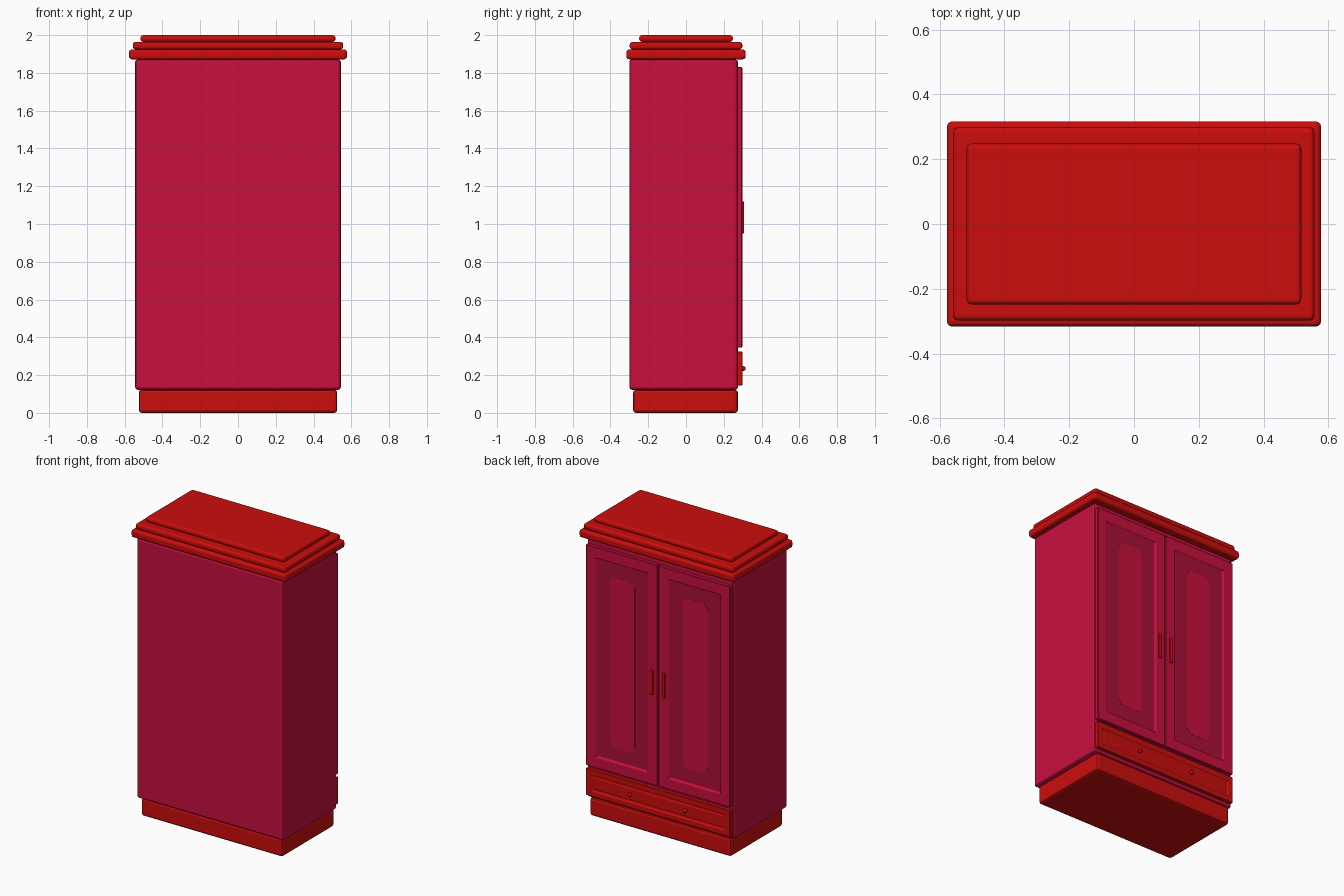
import bpy
import bmesh
from mathutils import Matrix, Vector

if "Cube" in bpy.data.objects:
    bpy.data.objects.remove(bpy.data.objects["Cube"], do_unlink=True)


def material(name, rgb):
    m = bpy.data.materials.new(name)
    m.use_nodes = True
    m.diffuse_color = (*rgb, 1)
    m.node_tree.nodes["Principled BSDF"].inputs["Base Color"].default_value = (*rgb, 1)
    return m


RED = material("red trim", (0.60, 0.004, 0.004))
CRIMSON = material("crimson", (0.58, 0.005, 0.048))
DARK = material("dark crimson", (0.40, 0.005, 0.04))


def finish(bm, name, mats, bevel=0, segments=2):
    mesh = bpy.data.meshes.new(name)
    bm.to_mesh(mesh)
    bm.free()
    ob = bpy.data.objects.new(name, mesh)
    bpy.context.collection.objects.link(ob)
    for m in mats:
        mesh.materials.append(m)
    if bevel:
        mod = ob.modifiers.new("Bevel", "BEVEL")
        mod.width = bevel
        mod.segments = segments
        mod.limit_method = "ANGLE"
    return ob


def box_mesh(x, y, z):
    """Box from (min, max) pairs."""
    bm = bmesh.new()
    lo, hi = (Vector(v) for v in zip(x, y, z))
    size = hi - lo
    bmesh.ops.create_cube(bm, size=1, matrix=Matrix.Translation((lo + hi) / 2)
                          @ Matrix.Diagonal((*size, 1)))
    return bm


def box(name, x, y, z, mat, bevel=0, segments=2):
    return finish(box_mesh(x, y, z), name, [mat], bevel, segments)


def framed_panel(name, x, y, z, mats, steps, bevel=0.003):
    """Slab whose +y face is inset by (thickness, depth) steps."""
    bm = box_mesh(x, y, z)
    bm.normal_update()
    face = max(bm.faces, key=lambda f: f.normal.y)
    for thickness, depth in steps:
        bmesh.ops.inset_region(bm, faces=[face], thickness=thickness,
                               depth=depth, use_even_offset=True)
    face.material_index = len(mats) - 1
    return finish(bm, name, mats, bevel, 1)


def rounded_plate(name, x, y, z, radius, mat):
    bm = box_mesh(x, y, z)
    edges = [e for e in bm.edges
             if abs(e.verts[0].co.y - e.verts[1].co.y) > 0.0005]
    bmesh.ops.bevel(bm, geom=edges, offset=radius, segments=4,
                    profile=0.5, affect="EDGES")
    return finish(bm, name, [mat])


# Carcass and plinth
box("plinth", (-0.525, 0.525), (-0.28, 0.275), (0, 0.122), RED, 0.015)
box("carcass", (-0.545, 0.545), (-0.30, 0.275), (0.122, 1.872), CRIMSON, 0.015)

# Stepped cornice
for name, hx, hy, z in (("cornice_lower", 0.577, 0.316, (1.872, 1.924)),
                        ("cornice_middle", 0.557, 0.298, (1.924, 1.964)),
                        ("cornice_top", 0.516, 0.248, (1.964, 2.0))):
    box(name, (-hx, hx), (-hy, hy), z, RED, 0.015, 3)

# Doors with recessed panels, centre inlays and bar handles
for side, s in (("left", 1), ("right", -1)):
    def span(a, b):
        return tuple(sorted((s * a, s * b)))
    framed_panel(side + "_door", span(0.003, 0.536), (0.27, 0.298),
                 (0.345, 1.83), [CRIMSON, DARK], [(0.072, 0), (0.005, -0.011)])
    rounded_plate(side + "_door_inlay", span(0.18, 0.36), (0.285, 0.288),
                  (0.515, 1.66), 0.04, CRIMSON)
    box(side + "_door_handle", span(0.033, 0.057), (0.29, 0.308),
        (0.95, 1.12), RED, 0.006)

# Drawer with a stepped front
framed_panel("drawer", (-0.536, 0.536), (0.27, 0.298), (0.145, 0.325), [RED],
             [(0.035, 0), (0.004, -0.007), (0.012, 0), (0.003, 0.003)], 0.002)

# Drawer knobs
for side, s in (("left", 1), ("right", -1)):
    bm = bmesh.new()
    bmesh.ops.create_uvsphere(bm, u_segments=16, v_segments=10, radius=0.013)
    bmesh.ops.translate(bm, verts=bm.verts, vec=(s * 0.205, 0.303, 0.235))
    for f in bm.faces:
        f.smooth = True
    finish(bm, side + "_drawer_knob", [RED])
